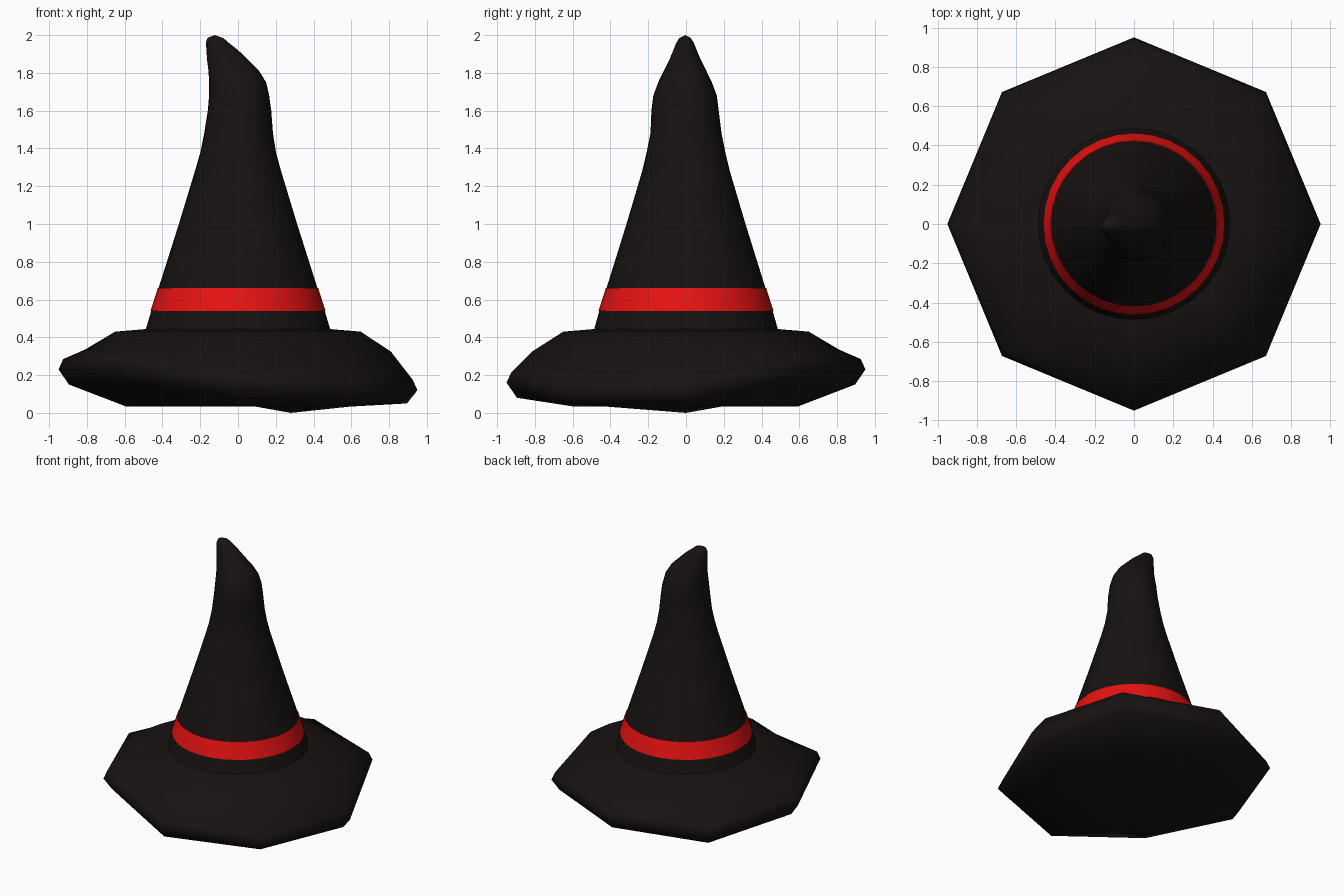
import bpy, bmesh, math

if "Cube" in bpy.data.objects:
    bpy.data.objects.remove(bpy.data.objects["Cube"])

def material(name, rgb):
    m = bpy.data.materials.new(name)
    m.diffuse_color = (*rgb, 1)
    m.use_nodes = True
    m.node_tree.nodes["Principled BSDF"].inputs["Base Color"].default_value = m.diffuse_color
    return m

BLACK = material("black felt", (0.009, 0.006, 0.006))
RED = material("red ribbon", (0.8, 0.006, 0.006))

def loft(name, rings, mat, closed=False, cap_start=False, cap_end=False, angle=60):
    """Skin a stack of equally sized point rings into one mesh object."""
    bm = bmesh.new()
    rows = [[bm.verts.new(p) for p in ring] for ring in rings]
    n = len(rows[0])
    pairs = list(zip(rows, rows[1:]))
    if closed:
        pairs.append((rows[-1], rows[0]))
    for a, b in pairs:
        for i in range(n):
            j = (i + 1) % n
            bm.faces.new((a[i], a[j], b[j], b[i]))
    for row, cap in ((rows[0], cap_start), (rows[-1], cap_end)):
        if cap:
            c = bm.verts.new(cap)
            for i in range(n):
                bm.faces.new((row[i], row[(i + 1) % n], c))
    bmesh.ops.recalc_face_normals(bm, faces=bm.faces)
    me = bpy.data.meshes.new(name)
    bm.to_mesh(me)
    bm.free()
    ob = bpy.data.objects.new(name, me)
    bpy.context.collection.objects.link(ob)
    me.materials.append(mat)
    bpy.ops.object.select_all(action='DESELECT')
    ob.select_set(True)
    bpy.context.view_layer.objects.active = ob
    bpy.ops.object.shade_smooth_by_angle(angle=math.radians(angle))
    return ob

def ellipse(z, cx, rx, ry, cy=0, n=32):
    return [(cx + rx * math.cos(2 * math.pi * i / n),
             cy + ry * math.sin(2 * math.pi * i / n), z) for i in range(n)]

# Crown: cone with a tip that bends to the left (z, centre x, radius x, radius y)
crown = [(0.43, 0, 0.492, 0.49), (0.54, 0, 0.459, 0.459), (0.66, 0, 0.421, 0.421),
         (1.0, 0, 0.313, 0.315), (1.28, 0, 0.228, 0.232), (1.38, 0.001, 0.2, 0.208),
         (1.48, 0.003, 0.182, 0.188), (1.6, 0.008, 0.168, 0.178), (1.68, 0.006, 0.159, 0.168),
         (1.75, -0.002, 0.151, 0.142), (1.81, -0.022, 0.134, 0.113), (1.87, -0.056, 0.108, 0.083),
         (1.92, -0.083, 0.084, 0.062), (1.96, -0.11, 0.06, 0.046), (1.985, -0.12, 0.042, 0.03)]
loft("crown", [ellipse(z, cx, rx, ry, -0.005 if z > 1.5 else 0) for z, cx, rx, ry in crown],
     BLACK, cap_end=(-0.125, -0.005, 2.0))

# Ribbon: thin band hugging the cone
loft("ribbon_band", [ellipse(z, 0, r, r) for z, r in
                     ((0.54, 0.455), (0.54, 0.463), (0.66, 0.425), (0.66, 0.417))],
     RED, closed=True, angle=40)

# Brim: thick drooping octagon, edge height differs at each corner (from +x, anticlockwise)
edge = [0.12, 0.25, 0.23, 0.18, 0.23, 0.26, 0.16, 0.11]

def brim_ring(r, height):
    return [(r * math.cos(i * math.pi / 4), r * math.sin(i * math.pi / 4), height(i, edge[i]))
            for i in range(8)]

brim = [brim_ring(0.45, lambda i, e: 0.447),
        brim_ring(0.65, lambda i, e: 0.43),
        brim_ring(0.81, lambda i, e: 0.33 + 0.1 * (e - 0.18)),
        brim_ring(0.925, lambda i, e: e + 0.055),
        brim_ring(0.95, lambda i, e: e),
        brim_ring(0.895, lambda i, e: max(e - 0.08, 0.05)),
        brim_ring(0.59, lambda i, e: 0.033),
        brim_ring(0.28, lambda i, e: 0.0 if i == 0 else 0.035)]
loft("brim", brim, BLACK, cap_start=(0, 0, 0.447), cap_end=(0, 0, 0.05))
